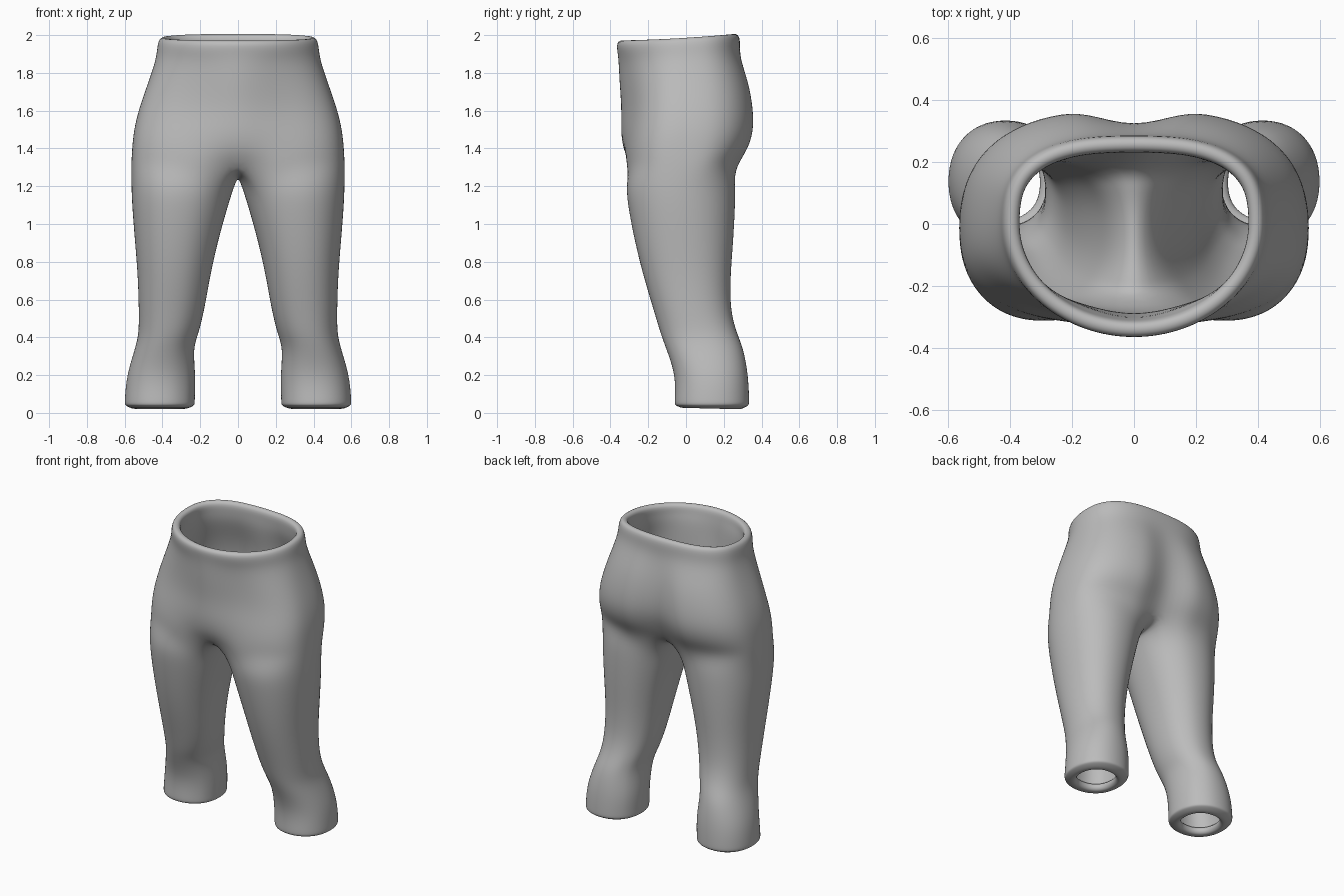
import bpy, bmesh
from math import cos, sin, pi, exp, radians

cube = bpy.data.objects.get("Cube")
if cube:
    bpy.data.objects.remove(cube, do_unlink=True)

OUTER, INNER = 17, 7          # points around the outside / inside of a leg
N = OUTER + INNER


def power(v, e):
    return abs(v) ** e * (1 if v >= 0 else -1)


def leg_ring(z, x0, x1, y0, y1, scale=1.0, tilt=0.0):
    """Closed ring, starting at its inner front and passing round the outside."""
    cx, cy = (x0 + x1) / 2, (y0 + y1) / 2
    pts = []
    for i in range(N):
        if i < OUTER:
            a = radians(-135 + 270 * i / (OUTER - 1))
        else:
            a = radians(135 + 90 * (i - OUTER + 1) / (INNER + 1))
        dx = power(cos(a), .92) * (x1 - x0) / 2 * scale * 1.01
        dy = power(sin(a), .92) * (y1 - y0) / 2 * scale * 1.01
        pts.append((cx + dx, cy + dy, z + tilt * dy))
    return pts


def hip_arc(z, width, front, back, e_front, belly, cleft, tilt):
    """Half contour from the front centre round the side to the back centre."""
    pts = []
    for i in range(OUTER):
        a = -pi / 2 + pi * i / (OUTER - 1)
        e = e_front if a < 0 else .75
        x = width * 1.01 * max(cos(a), 0) ** e
        if i in (0, OUTER - 1):
            x = 0
        if a < 0:
            y = power(sin(a), e) * -front - belly * exp(-(x / .17) ** 2)
        else:
            y = power(sin(a), e) * back - cleft * exp(-(x / .09) ** 2)
        pts.append((x, y, z + tilt * y))
    return pts


# Legs, from the turned-in hem to the upper thigh
legs = [
    leg_ring(.012, .23, .60, -.06, .335, scale=.66, tilt=-.04),
    leg_ring(.035, .23, .60, -.06, .335, scale=.95),
    leg_ring(.045, .23, .60, -.06, .335),
    leg_ring(.07, .23, .60, -.06, .335),
    leg_ring(.20, .225, .59, -.055, .33),
    leg_ring(.34, .24, .545, -.105, .305),
    leg_ring(.42, .21, .525, -.135, .27),
    leg_ring(.54, .18, .525, -.17, .235),
    leg_ring(.72, .15, .53, -.225, .235),
    leg_ring(.90, .11, .545, -.27, .25),
    leg_ring(1.08, .06, .56, -.305, .26),
    leg_ring(1.20, .022, .565, -.32, .262),
]

# Crotch ring: outside follows the hips, inside lies on the centre line
crotch = hip_arc(1.31, .562, -.325, .28, .72, 0, .03, 0)
crotch[0] = (0, -.28, 1.32)
crotch[-1] = (0, .22, 1.32)
for k in range(1, INNER + 1):
    t = k / (INNER + 1)
    crotch.append((0, .22 - .50 * t, 1.25 + .07 * (2 * t - 1) ** 2))

# Hips and waistband
hips = [
    hip_arc(1.39, .558, -.325, .34, .72, .01, .09, 0),
    hip_arc(1.49, .55, -.315, .375, .75, .04, .08, 0),
    hip_arc(1.61, .522, -.30, .372, .8, .05, .06, 0),
    hip_arc(1.75, .472, -.31, .345, .85, .05, .04, 0),
    hip_arc(1.87, .432, -.335, .295, .95, .025, .01, .03),
    hip_arc(1.93, .426, -.365, .288, 1, 0, 0, .05),
    hip_arc(1.993, .415, -.372, .285, 1, 0, 0, .06),
]

bm = bmesh.new()
rows = [[bm.verts.new(p) for p in ring] for ring in legs + [crotch] + hips]
for low, high in zip(rows, rows[1:]):
    closed = len(high) == N
    for i in range(N if closed else OUTER - 1):
        j = (i + 1) % N
        bm.faces.new((low[i], low[j], high[j], high[i]))
for f in bm.faces:
    f.smooth = True
mesh = bpy.data.meshes.new("trousers")
bm.to_mesh(mesh)
bm.free()

trousers = bpy.data.objects.new("trousers", mesh)
bpy.context.scene.collection.objects.link(trousers)

mirror = trousers.modifiers.new("Mirror", 'MIRROR')
mirror.merge_threshold = .001
wall = trousers.modifiers.new("Cloth thickness", 'SOLIDIFY')
wall.thickness = .055
wall.offset = -1
smooth = trousers.modifiers.new("Smooth", 'SUBSURF')
smooth.levels = smooth.render_levels = 2

grey = bpy.data.materials.new("cloth grey")
grey.use_nodes = True
grey.diffuse_color = (.5, .5, .5, 1)
grey.node_tree.nodes["Principled BSDF"].inputs["Base Color"].default_value = (.5, .5, .5, 1)
mesh.materials.append(grey)
